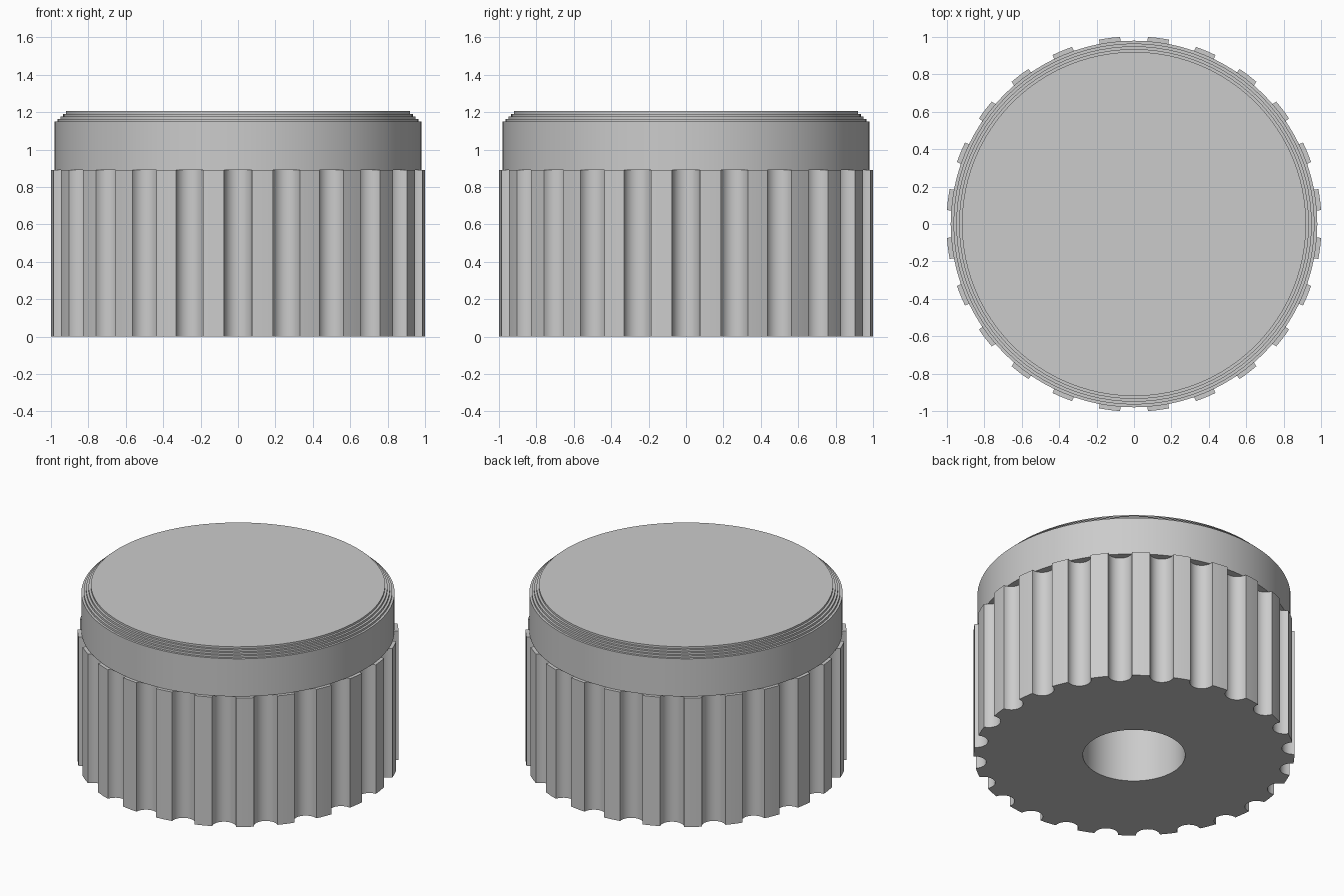
import bpy, bmesh
from math import sin, cos, pi, asin, radians

cube = bpy.data.objects.get("Cube")
if cube:
    bpy.data.objects.remove(cube, do_unlink=True)

GROOVES = 24
R_OUT, R_GROOVE, R_BORE = 1.003, 0.075, 0.32
Z_GRIP, Z_SHOULDER, Z_TOP = 0.89, 1.15, 1.205
R_CAP, R_FACE, STEPS = 0.98, 0.92, 4
SEGS = 96

grey = bpy.data.materials.new("plain grey")
grey.use_nodes = True
grey.diffuse_color = (0.6, 0.6, 0.6, 1)
grey.node_tree.nodes["Principled BSDF"].inputs["Base Color"].default_value = (0.6, 0.6, 0.6, 1)


def finish(bm, name):
    bmesh.ops.recalc_face_normals(bm, faces=bm.faces)
    mesh = bpy.data.meshes.new(name)
    bm.to_mesh(mesh)
    bm.free()
    mesh.materials.append(grey)
    obj = bpy.data.objects.new(name, mesh)
    bpy.context.collection.objects.link(obj)
    bpy.ops.object.select_all(action='DESELECT')
    obj.select_set(True)
    bpy.context.view_layer.objects.active = obj
    bpy.ops.object.shade_smooth_by_angle(angle=radians(30))
    return obj


def loop(bm, points):
    verts = [bm.verts.new((x, y, 0)) for x, y in points]
    return [bm.edges.new((v, verts[i - 1])) for i, v in enumerate(verts)]


def grip_outline():
    """Round outline with a half-round flute at every pitch."""
    half = 2 * asin(R_GROOVE / (2 * R_OUT))
    sweep = pi / 2 - half / 2
    pitch = 2 * pi / GROOVES
    points = []
    for g in range(GROOVES):
        a = g * pitch
        # flute, swept through its deepest point
        for i in range(13):
            t = a + pi + sweep * (1 - i / 6)
            points.append((R_OUT * cos(a) + R_GROOVE * cos(t),
                           R_OUT * sin(a) + R_GROOVE * sin(t)))
        # rib land up to the next flute
        for i in (1, 2):
            t = a + half + (pitch - 2 * half) * i / 3
            points.append((R_OUT * cos(t), R_OUT * sin(t)))
    return points


# Fluted grip with a shaft bore
bm = bmesh.new()
edges = loop(bm, grip_outline())
edges += loop(bm, [(R_BORE * cos(2 * pi * i / 64), R_BORE * sin(2 * pi * i / 64))
                   for i in range(64)])
bmesh.ops.triangle_fill(bm, use_beauty=True, edges=edges)
top = bmesh.ops.extrude_face_region(bm, geom=bm.faces[:], use_keep_orig=True)
bmesh.ops.translate(bm, vec=(0, 0, Z_GRIP),
                    verts=[e for e in top["geom"] if isinstance(e, bmesh.types.BMVert)])
finish(bm, "fluted_grip")

# Cap with a stepped rim
profile = [(R_CAP, Z_GRIP), (R_CAP, Z_SHOULDER)]
for s in range(1, STEPS + 1):
    r = R_CAP + (R_FACE - R_CAP) * s / STEPS
    profile += [(r, profile[-1][1]),
                (r, Z_SHOULDER + (Z_TOP - Z_SHOULDER) * s / STEPS)]
bm = bmesh.new()
rings = [[bm.verts.new((r * cos(2 * pi * i / SEGS), r * sin(2 * pi * i / SEGS), z))
          for i in range(SEGS)] for r, z in profile]
for low, high in zip(rings, rings[1:]):
    for i in range(SEGS):
        bm.faces.new((low[i - 1], low[i], high[i], high[i - 1]))
bm.faces.new(rings[0])
bm.faces.new(rings[-1])
finish(bm, "stepped_cap")
